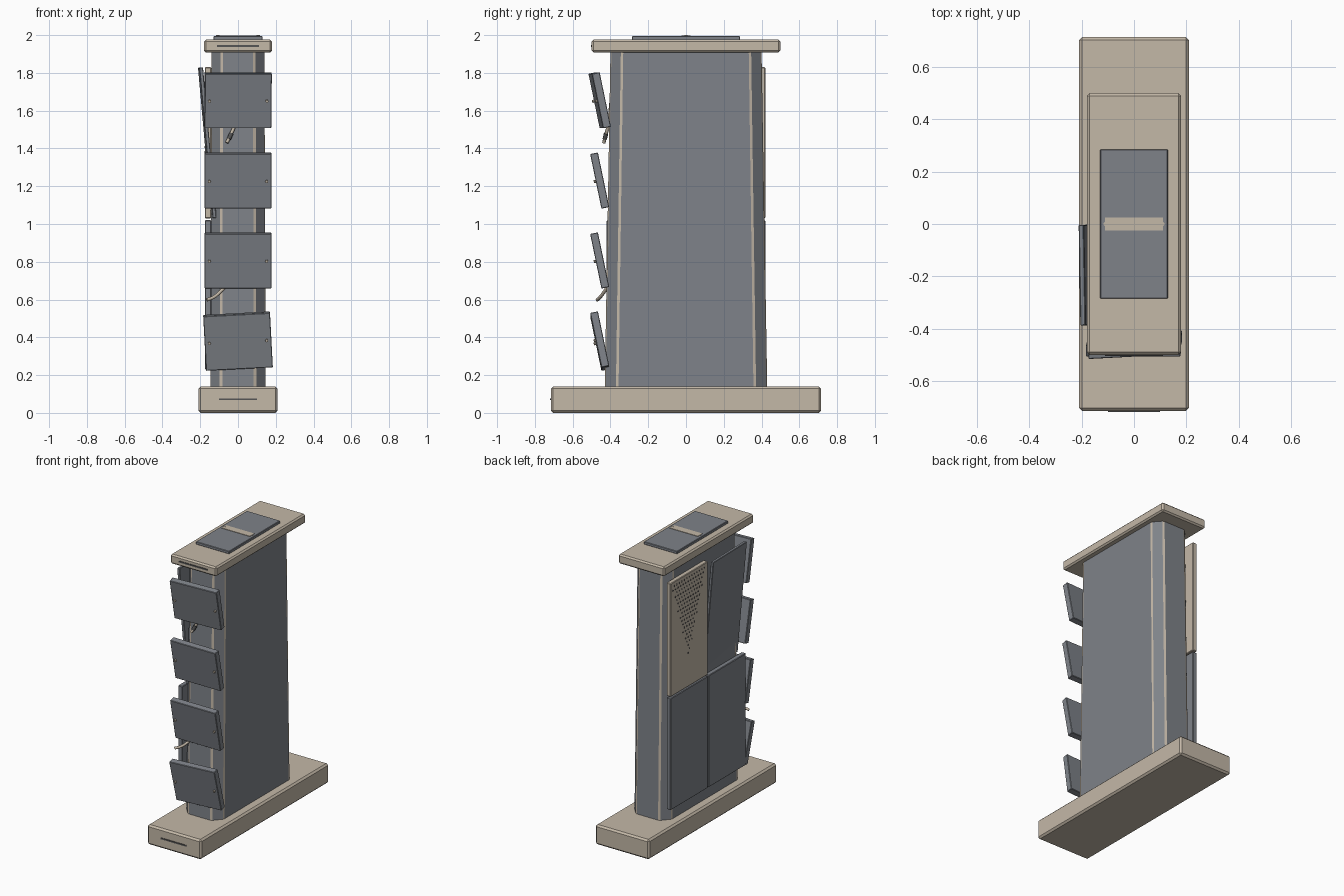
import bpy, bmesh, math
from mathutils import Matrix, Vector, Euler

cube = bpy.data.objects.get("Cube")
if cube:
    bpy.data.objects.remove(cube, do_unlink=True)


def material(name, r, g, b):
    m = bpy.data.materials.new(name)
    m.use_nodes = True
    m.diffuse_color = (r, g, b, 1)
    shader = m.node_tree.nodes["Principled BSDF"]
    shader.inputs["Base Color"].default_value = (r, g, b, 1)
    shader.inputs["Roughness"].default_value = 0.8
    return m


steel = material("steel grey", 0.21, 0.225, 0.25)
sand = material("sand beige", 0.55, 0.48, 0.39)
dark = material("dark gap", 0.09, 0.09, 0.09)


def finish(name, bm, mats):
    bmesh.ops.recalc_face_normals(bm, faces=bm.faces)
    mesh = bpy.data.meshes.new(name)
    bm.to_mesh(mesh)
    bm.free()
    for m in mats:
        mesh.materials.append(m)
    ob = bpy.data.objects.new(name, mesh)
    bpy.context.collection.objects.link(ob)
    return ob


def box(name, size, centre, mat, bevel=0.0, turn=(0, 0, 0)):
    bm = bmesh.new()
    bmesh.ops.create_cube(bm, size=1)
    bmesh.ops.scale(bm, vec=size, verts=bm.verts)
    if bevel:
        bmesh.ops.bevel(bm, geom=list(bm.edges), offset=bevel, segments=1, affect='EDGES')
    ob = finish(name, bm, [mat])
    ob.matrix_world = Matrix.Translation(centre) @ Euler([math.radians(a) for a in turn]).to_matrix().to_4x4()
    return ob


def stud(bm, centre, axis, radius, depth, sides=8):
    rot = Vector((0, 0, 1)).rotation_difference(Vector(axis)).to_matrix().to_4x4()
    bmesh.ops.create_cone(bm, cap_ends=True, segments=sides, radius1=radius, radius2=radius,
                          depth=depth, matrix=Matrix.Translation(centre) @ rot)


def cable(name, points, radius, mat):
    cu = bpy.data.curves.new(name, 'CURVE')
    cu.dimensions = '3D'
    cu.bevel_depth = radius
    cu.bevel_resolution = 2
    cu.use_fill_caps = True
    sp = cu.splines.new('BEZIER')
    sp.bezier_points.add(len(points) - 1)
    for p, co in zip(sp.bezier_points, points):
        p.co = co
        p.handle_left_type = p.handle_right_type = 'AUTO'
    cu.materials.append(mat)
    ob = bpy.data.objects.new(name, cu)
    bpy.context.collection.objects.link(ob)


# Base and cap, each with a narrow slot on the front
box("base", (0.42, 1.43, 0.14), (0, 0, 0.07), sand, 0.012)
box("cap", (0.36, 1.0, 0.067), (0, 0, 1.942), sand, 0.01)
box("base_slot", (0.2, 0.006, 0.01), (0, -0.716, 0.072), dark)
box("cap_slot", (0.22, 0.006, 0.01), (0, -0.501, 1.942), dark)

# Tapered body with chamfered corners and worn beige edge strips
corner = [(0.146, 0.357), (0.142, 0.371), (0.097, 0.424), (0.083, 0.43)]
outline = []
for sx, sy in ((1, 1), (-1, 1), (-1, -1), (1, -1)):
    part = [(x * sx, y * sy) for x, y in corner]
    outline += part if sx * sy > 0 else part[::-1]
bm = bmesh.new()
bottom = [bm.verts.new((x, y, 0.14)) for x, y in outline]
top = [bm.verts.new((x * 0.96, y * 0.93, 1.915)) for x, y in outline]
n = len(outline)
for i in range(n):
    j = (i + 1) % n
    f = bm.faces.new((bottom[i], bottom[j], top[j], top[i]))
    f.material_index = 1 if i % 4 in (0, 2) else 0
bm.faces.new(bottom[::-1])
bm.faces.new(top)
finish("body", bm, [steel, sand])

# Access panel on the cap with its handle strip
box("top_plate", (0.26, 0.57, 0.02), (0, 0, 1.985), steel, 0.003)
box("top_handle", (0.22, 0.05, 0.004), (0, 0, 1.996), sand)
bm = bmesh.new()
for s in (-1, 1):
    stud(bm, (s * 0.108, 0, 1.997), (0, 0, 1), 0.009, 0.006)
finish("top_handle_screws", bm, [sand])

# Leaning front slats: height, roll and yaw
slats = [(1.655, 0, 3), (1.23, 0, 0), (0.807, 0, 0), (0.38, -3, 0)]
for k, (z, roll, yaw) in enumerate(slats):
    slat = box(f"front_slat_{k + 1}", (0.354, 0.042, 0.295), (0, -0.457, z), steel, 0.003, (11.7, roll, yaw))
    bm = bmesh.new()
    for s in (-1, 1):
        stud(bm, (s * 0.152, -0.025, 0), (0, 1, 0), 0.008, 0.014)
    screws = finish(f"slat_screws_{k + 1}", bm, [sand])
    screws.matrix_world = slat.matrix_world.copy()

# Side panels on the right: two lower, one loose upper and one perforated screen
for name, y in (("front", -0.212), ("back", 0.212)):
    box(f"lower_{name}_panel", (0.034, 0.416, 0.79), (-0.158, y, 0.625), steel, 0.004)
box("loose_panel", (0.02, 0.385, 0.8), (-0.163, -0.195, 1.43), steel, 0.003, (0, -5.1, 1))
box("screen_panel", (0.034, 0.416, 0.8), (-0.158, 0.212, 1.43), sand, 0.004)

# Perforations narrowing downwards
bm = bmesh.new()
rows, step = 20, 0.028
for r in range(rows):
    half = 0.185 * (1 - r / rows)
    count = int(half / step)
    shift = step / 2 if r % 2 else 0
    for c in range(-count, count + 1):
        stud(bm, (-0.1755, 0.212 + c * step + shift, 1.8 - r * step), (1, 0, 0), 0.006, 0.003, 6)
finish("screen_holes", bm, [dark])

# Loose cables hanging between the slats
cable("upper_cable", [(0.0, -0.395, 1.66), (-0.02, -0.412, 1.52), (-0.04, -0.425, 1.47), (-0.06, -0.435, 1.43)], 0.009, sand)
cable("upper_cable_tip", [(-0.035, -0.423, 1.48), (-0.048, -0.43, 1.45)], 0.012, dark)
cable("lower_cable", [(-0.05, -0.4, 0.69), (-0.09, -0.43, 0.645), (-0.13, -0.455, 0.612), (-0.165, -0.47, 0.598)], 0.009, sand)
